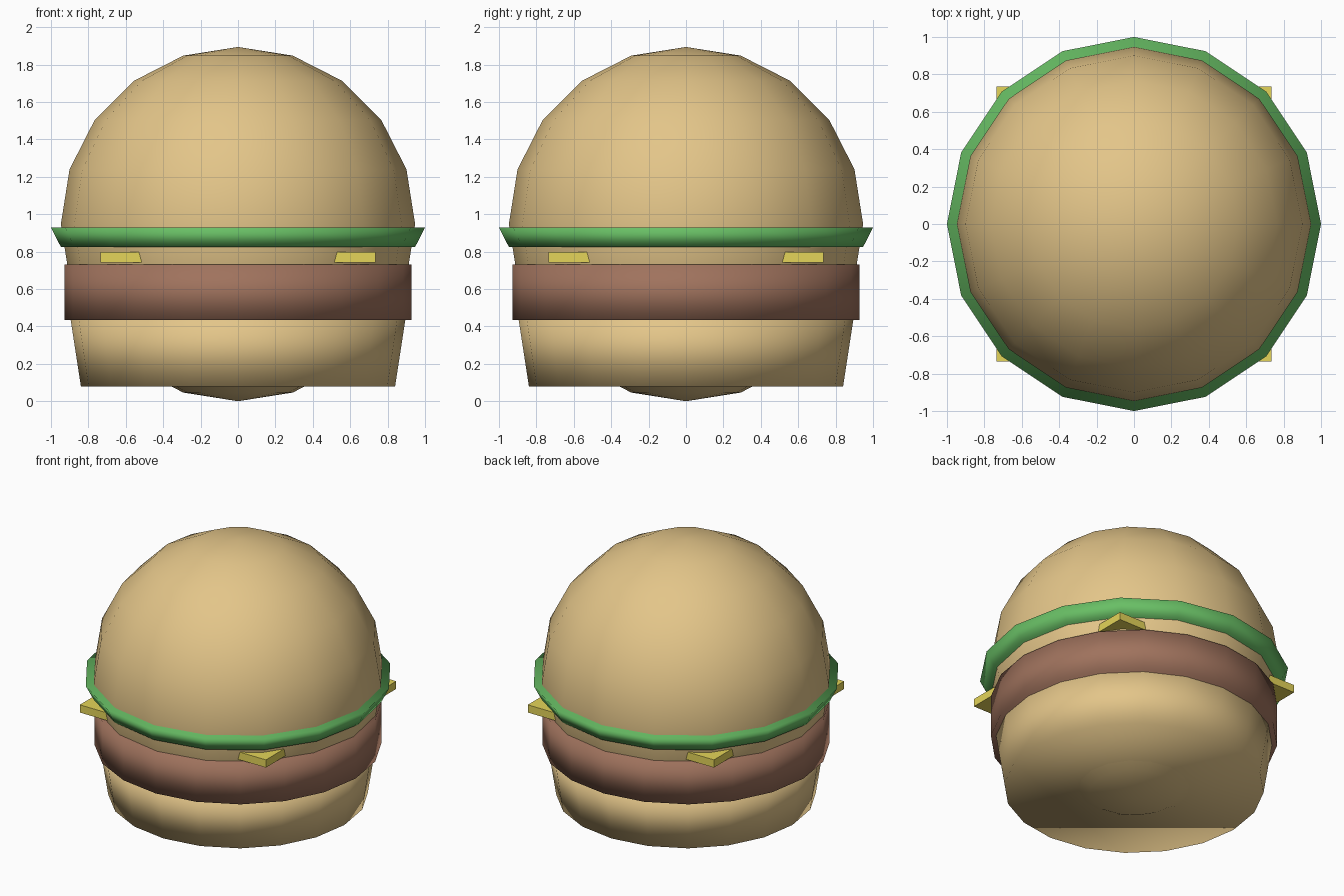
import bpy
import bmesh
from mathutils import Matrix

if "Cube" in bpy.data.objects:
    bpy.data.objects.remove(bpy.data.objects["Cube"])


def material(name, rgb):
    mat = bpy.data.materials.new(name)
    mat.diffuse_color = (*rgb, 1.0)
    mat.use_nodes = True
    mat.node_tree.nodes["Principled BSDF"].inputs["Base Color"].default_value = mat.diffuse_color
    return mat


def add_part(name, bm, z, mat, smooth=True):
    mesh = bpy.data.meshes.new(name)
    bmesh.ops.translate(bm, verts=bm.verts, vec=(0, 0, z))
    for face in bm.faces:
        face.smooth = smooth
    bm.to_mesh(mesh)
    bm.free()
    mesh.materials.append(mat)
    obj = bpy.data.objects.new(name, mesh)
    bpy.context.collection.objects.link(obj)
    return obj


def disc(name, sides, r_bottom, r_top, z0, z1, mat):
    bm = bmesh.new()
    bmesh.ops.create_cone(bm, cap_ends=True, segments=sides, radius1=r_bottom,
                          radius2=r_top, depth=z1 - z0)
    return add_part(name, bm, (z0 + z1) / 2, mat)


bread = material("bread", (0.77, 0.56, 0.25))
meat = material("meat", (0.35, 0.17, 0.11))
green = material("leaf_green", (0.14, 0.52, 0.13))
yellow = material("cheese_yellow", (0.78, 0.66, 0.10))

# Top bun: full low-poly ball running through the whole stack
bm = bmesh.new()
bmesh.ops.create_uvsphere(bm, u_segments=16, v_segments=10, radius=0.947)
add_part("top_bun", bm, 0.947, bread)

# Round layers
disc("bottom_bun", 20, 0.84, 0.90, 0.08, 0.47, bread)
disc("patty", 20, 0.928, 0.928, 0.435, 0.73, meat)
disc("lettuce", 16, 0.947, 1.0, 0.825, 0.928, green)

# Square cheese slice with its corners poking out
bm = bmesh.new()
bmesh.ops.create_cube(bm, size=1.0, matrix=Matrix.Diagonal((1.47, 1.47, 0.055, 1)))
add_part("cheese", bm, 0.77, yellow, smooth=False)
